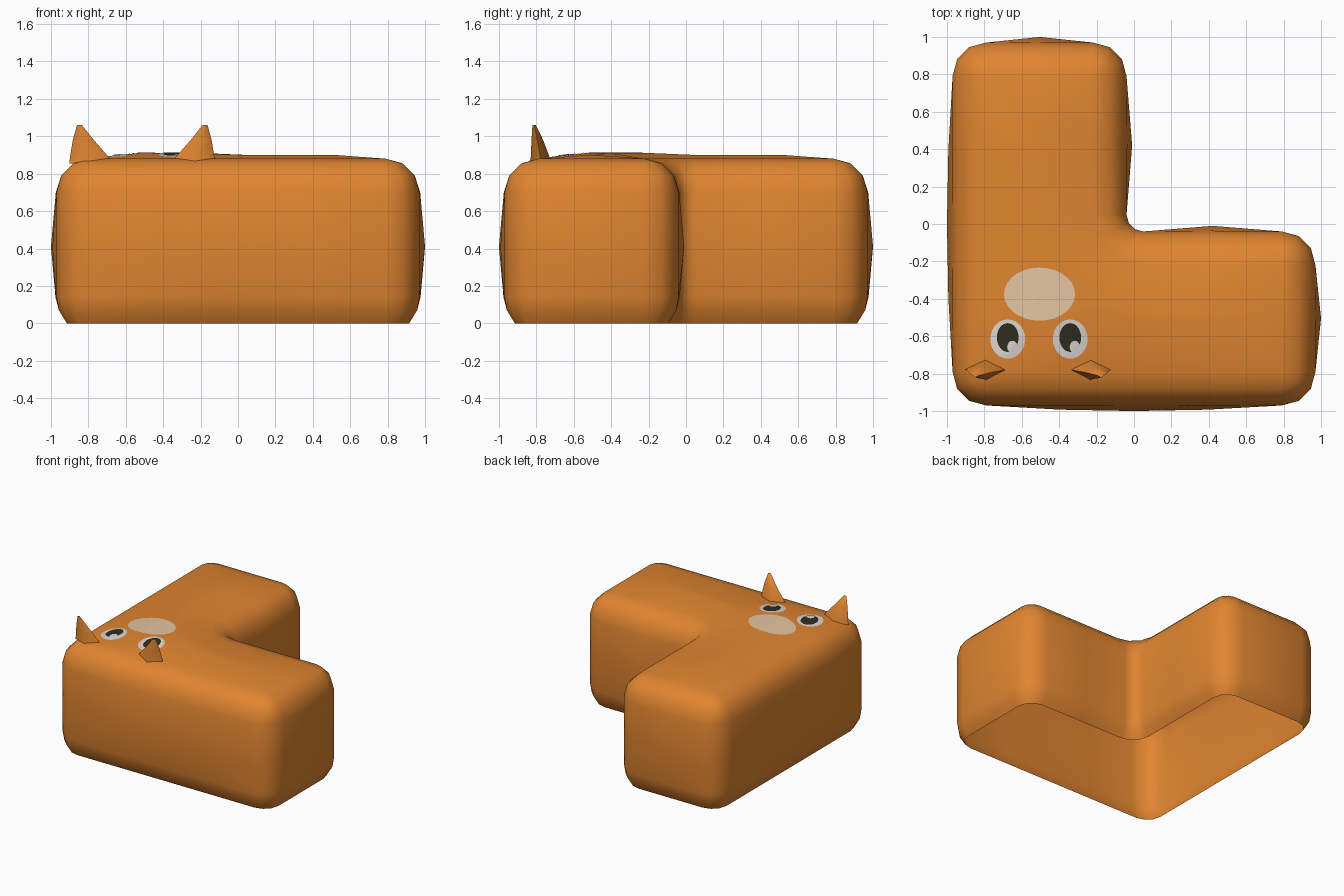
import bpy, bmesh, math
from mathutils import Vector
from mathutils.bvhtree import BVHTree

if "Cube" in bpy.data.objects:
    bpy.data.objects.remove(bpy.data.objects["Cube"])


def material(name, col):
    m = bpy.data.materials.new(name)
    m.diffuse_color = (*col, 1)
    m.use_nodes = True
    m.node_tree.nodes["Principled BSDF"].inputs["Base Color"].default_value = m.diffuse_color
    return m


ORANGE = material("orange fur", (0.75, 0.235, 0.03))
CREAM = material("cream muzzle", (0.77, 0.56, 0.36))
WHITE = material("eye white", (0.72, 0.66, 0.63))
DARK = material("dark pupil", (0.028, 0.026, 0.015))


def make(name, bm, mat, angle=48):
    me = bpy.data.meshes.new(name)
    bm.to_mesh(me)
    ob = bpy.data.objects.new(name, me)
    bpy.context.collection.objects.link(ob)
    me.materials.append(mat)
    bpy.ops.object.select_all(action='DESELECT')
    ob.select_set(True)
    bpy.context.view_layer.objects.active = ob
    bpy.ops.object.shade_smooth_by_angle(angle=math.radians(angle))
    return ob


# L-shaped body: rounded outline lofted through height, open underneath
S, C, R, RC = 0.97, -0.04, 0.18, 0.09
# corner x, y, arc start angle, arc sweep, outward normal of next edge, long edge?
CORNERS = [(-S, -S, 180, 90, (0, -1), True), (S, -S, 270, 90, (1, 0), False),
           (S, C, 0, 90, (0, 1), False), (C, C, 270, -90, (1, 0), False),
           (C, S, 0, 90, (0, 1), False), (-S, S, 90, 90, (-1, 0), True)]


def outline(d, bulge):
    arcs = []
    for x, y, a0, sweep, _, _ in CORNERS:
        if sweep < 0:                       # concave inner corner
            cx, cy, r = x + RC, y + RC, RC + d
        else:
            mid = math.radians(a0 + 45)
            k, r = max(R, d), max(R - d, 0)
            cx = x - math.copysign(k, math.cos(mid))
            cy = y - math.copysign(k, math.sin(mid))
        arcs.append([Vector((cx + r * math.cos(math.radians(a0 + sweep * i / 3)),
                             cy + r * math.sin(math.radians(a0 + sweep * i / 3))))
                     for i in range(4)])
    pts = []
    for i, arc in enumerate(arcs):
        pts += arc
        n, nxt = Vector(CORNERS[i][4]), arcs[(i + 1) % 6][0]
        for t, w in ((0.25, 0.75), (0.5, 1), (0.75, 0.75)) if CORNERS[i][5] else ((0.5, 1),):
            pts.append(arc[-1].lerp(nxt, t) + n * bulge * w)
    return pts


bm = bmesh.new()
rings = []
for z, d, b in [(0, 0.055, 0), (0.07, 0.012, 0), (0.14, 0, 0.006), (0.41, 0, 0.03),
                (0.7, 0, 0.004), (0.79, 0.025, 0), (0.855, 0.09, 0), (0.88, 0.18, 0),
                (0.9, 0.45, 0)]:
    ring = []
    for p in outline(d, b):
        lift = 0.021 * max(0, 1 - (p - Vector((-0.4, -0.4))).length / 0.4) if d > 0.4 else 0
        ring.append(bm.verts.new((p.x, p.y, z + lift)))
    rings.append(ring)
n = len(rings[0])
for lo, hi in zip(rings, rings[1:]):
    for i in range(n):
        j = (i + 1) % n
        bm.faces.new((lo[i], lo[j], hi[j], hi[i]))
bm.faces.new(rings[-1])
bmesh.ops.remove_doubles(bm, verts=bm.verts, dist=0.0005)
bmesh.ops.triangulate(bm, faces=[f for f in bm.faces if len(f.verts) > 4])
surface = BVHTree.FromBMesh(bm)
make("body", bm, ORANGE)


# Thin painted ovals that follow the top of the body
def on_top(x, y, lift):
    hit = surface.ray_cast(Vector((x, y, 2)), Vector((0, 0, -1)))[0]
    return (x, y, hit.z + lift)


def oval(name, x, y, rx, ry, lift, mat, seg=28, steps=6):
    bm = bmesh.new()
    prev = [bm.verts.new(on_top(x, y, lift))] * seg
    for s in range(1, steps + 1):
        cur = [bm.verts.new(on_top(x + rx * s / steps * math.cos(2 * math.pi * i / seg),
                                   y + ry * s / steps * math.sin(2 * math.pi * i / seg), lift))
               for i in range(seg)]
        for i in range(seg):
            j = (i + 1) % seg
            bm.faces.new((prev[i], cur[i], cur[j]) if s == 1 else
                         (prev[i], cur[i], cur[j], prev[j]))
        prev = cur
    make(name, bm, mat)


oval("muzzle", -0.505, -0.375, 0.19, 0.142, 0.002, CREAM)
for side, x in (("left", -0.675), ("right", -0.341)):
    oval(side + "_eye", x, -0.615, 0.093, 0.105, 0.002, WHITE)
    oval(side + "_pupil", x, -0.607, 0.058, 0.077, 0.004, DARK)
    oval(side + "_eye_glint", x + 0.025, -0.658, 0.028, 0.034, 0.006, WHITE, 16, 3)

# Pointed ears with a diamond cross-section, mirrored about the face centre
for side, m in (("left", -1), ("right", 1)):
    bm = bmesh.new()
    levels = []
    for cx, cy, z, rx, ry in [(0.278, -0.778, 0.855, 0.112, 0.058),
                              (0.283, -0.78, 0.89, 0.103, 0.05),
                              (0.315, -0.795, 0.98, 0.056, 0.031),
                              (0.336, -0.812, 1.06, 0.013, 0.009)]:
        levels.append([bm.verts.new((-0.512 + m * (cx + rx * math.cos(math.pi * i / 2)),
                                     cy + ry * math.sin(math.pi * i / 2), z))
                       for i in range(4)])
    for lo, hi in zip(levels, levels[1:]):
        for i in range(4):
            j = (i + 1) % 4
            bm.faces.new((lo[i], lo[j], hi[j], hi[i]))
    bm.faces.new(levels[0][::-1])
    bm.faces.new(levels[-1])
    bmesh.ops.recalc_face_normals(bm, faces=bm.faces)
    make(side + "_ear", bm, ORANGE, 75)
